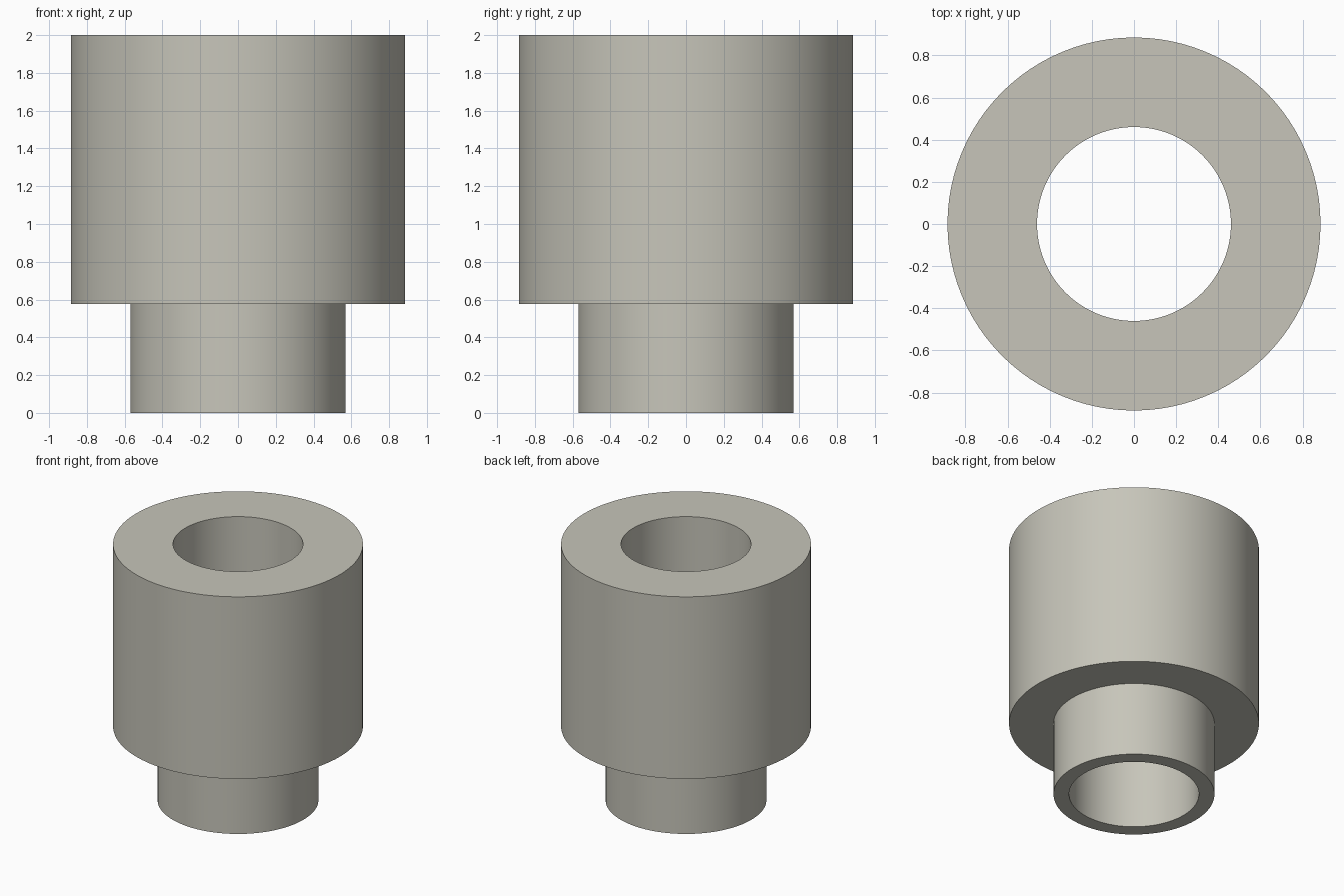
import bpy, bmesh, math

cube = bpy.data.objects.get("Cube")
if cube:
    bpy.data.objects.remove(cube, do_unlink=True)

SEGMENTS = 96
BORE, SPIGOT, BODY = 0.46, 0.57, 0.885   # radii
STEP, TOP = 0.577, 2.0                   # heights

# Single warm grey material
grey = bpy.data.materials.new("warm grey")
grey.use_nodes = True
colour = (0.57, 0.56, 0.49, 1.0)
grey.diffuse_color = colour
grey.node_tree.nodes["Principled BSDF"].inputs["Base Color"].default_value = colour


def lathe(name, profile):
    """Revolve a closed (radius, height) profile around z."""
    bm = bmesh.new()
    rings = []
    for i in range(SEGMENTS):
        a = 2 * math.pi * i / SEGMENTS
        rings.append([bm.verts.new((r * math.cos(a), r * math.sin(a), z))
                      for r, z in profile])
    n = len(profile)
    for i in range(SEGMENTS):
        here, after = rings[i], rings[(i + 1) % SEGMENTS]
        for j in range(n):
            k = (j + 1) % n
            bm.faces.new((here[j], after[j], after[k], here[k]))
    bmesh.ops.recalc_face_normals(bm, faces=bm.faces)
    mesh = bpy.data.meshes.new(name)
    bm.to_mesh(mesh)
    bm.free()
    mesh.materials.append(grey)
    obj = bpy.data.objects.new(name, mesh)
    bpy.context.collection.objects.link(obj)
    bpy.ops.object.select_all(action='DESELECT')
    obj.select_set(True)
    bpy.context.view_layer.objects.active = obj
    bpy.ops.object.shade_smooth_by_angle(angle=math.radians(30))
    return obj


# Stepped bushing: wide body, narrow spigot below, straight through bore
lathe("stepped_bushing", [(BORE, 0), (SPIGOT, 0), (SPIGOT, STEP),
                          (BODY, STEP), (BODY, TOP), (BORE, TOP)])
